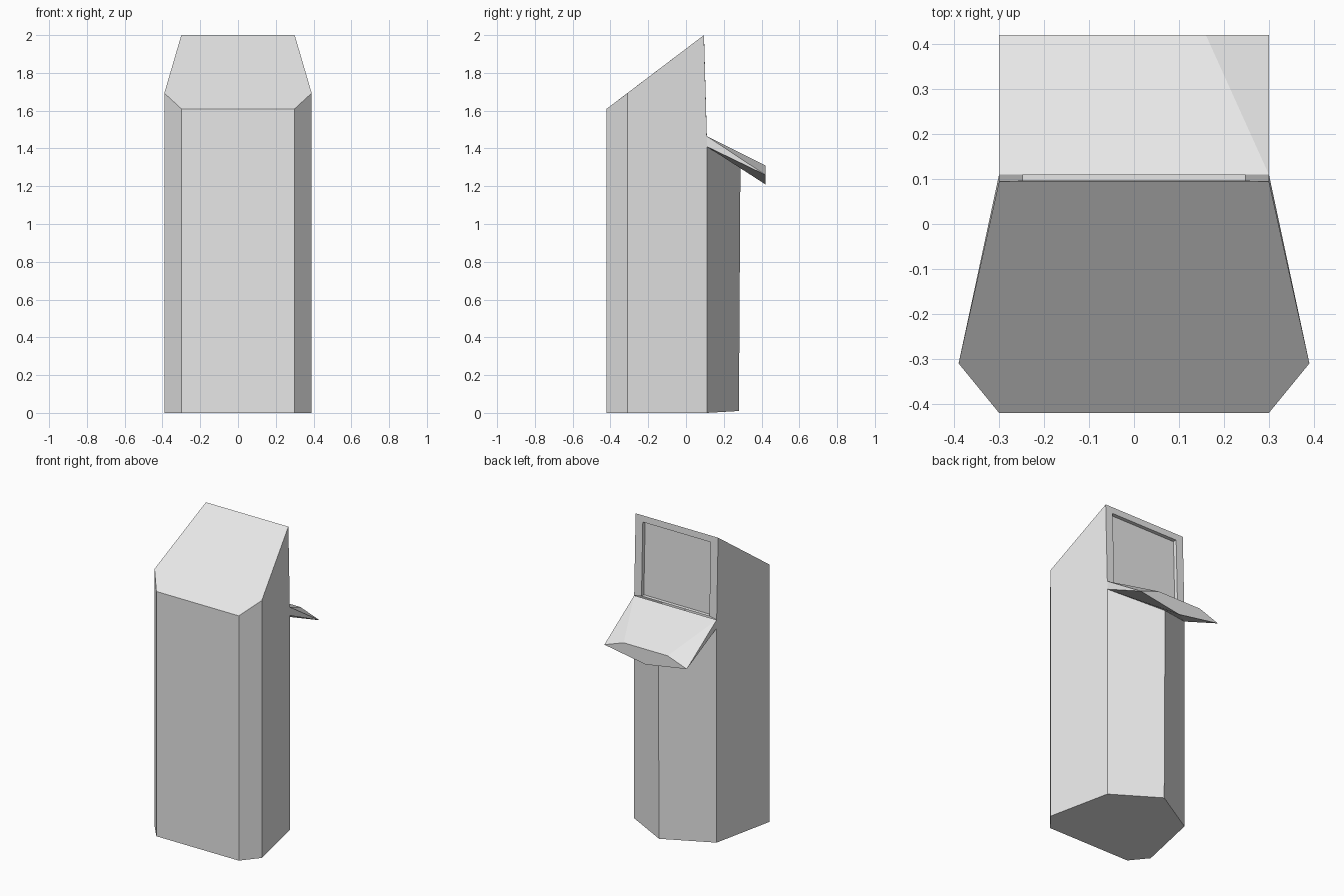
import bpy, bmesh

cube = bpy.data.objects.get("Cube")
if cube:
    bpy.data.objects.remove(cube, do_unlink=True)

grey = bpy.data.materials.new("plain_grey")
grey.use_nodes = True
grey.diffuse_color = (0.8, 0.8, 0.8, 1)
grey.node_tree.nodes["Principled BSDF"].inputs["Base Color"].default_value = (0.8, 0.8, 0.8, 1)


def finish(name, bm):
    """Turn a bmesh into a flat shaded object."""
    mesh = bpy.data.meshes.new(name)
    bm.to_mesh(mesh)
    bm.free()
    mesh.materials.append(grey)
    obj = bpy.data.objects.new(name, mesh)
    bpy.context.collection.objects.link(obj)
    return obj


def face(bm, *points):
    """Add one face, listed anticlockwise from outside."""
    return bm.faces.new([bm.verts.new(p) for p in points])


def mirrored(bm, *points):
    """Add a face and its mirror image across x = 0."""
    face(bm, *points)
    face(bm, *[(-x, y, z) for x, y, z in reversed(points)])


FRONT, SIDE, BACK, TOP_BACK, RIDGE = -0.42, -0.31, 0.11, 0.095, 0.28
Z_FRONT, Z_SIDE, Z_PANEL, Z_UNDER, Z_TOP = 1.61, 1.693, 1.465, 1.41, 2.0

# Cabinet: chamfered front, flaring sides, sloping roof and ridged lower back
bm = bmesh.new()
face(bm, (-0.3, FRONT, 0), (0.3, FRONT, 0), (0.3, FRONT, Z_FRONT), (-0.3, FRONT, Z_FRONT))
mirrored(bm, (0.3, FRONT, 0), (0.39, SIDE, 0), (0.39, SIDE, Z_SIDE), (0.3, FRONT, Z_FRONT))
mirrored(bm, (0.39, SIDE, 0), (0.3, BACK, 0), (0.3, BACK, Z_UNDER), (0.3, BACK, Z_PANEL),
         (0.3, TOP_BACK, Z_TOP), (0.39, SIDE, Z_SIDE))
mirrored(bm, (0.3, BACK, 0), (0, RIDGE, 0.01), (0, RIDGE + 0.008, 1.297), (0.3, BACK, Z_UNDER))
face(bm, (-0.3, FRONT, Z_FRONT), (0.3, FRONT, Z_FRONT), (0.39, SIDE, Z_SIDE),
     (0.3, TOP_BACK, Z_TOP), (-0.3, TOP_BACK, Z_TOP), (-0.39, SIDE, Z_SIDE))
face(bm, (-0.3, FRONT, 0), (-0.39, SIDE, 0), (-0.3, BACK, 0), (0, RIDGE, 0.01),
     (0.3, BACK, 0), (0.39, SIDE, 0), (0.3, FRONT, 0))

# Recessed screen in the upper back
screen = face(bm, (0.3, BACK, Z_PANEL), (-0.3, BACK, Z_PANEL),
              (-0.3, TOP_BACK, Z_TOP), (0.3, TOP_BACK, Z_TOP))
bmesh.ops.remove_doubles(bm, verts=bm.verts, dist=0.0005)
bm.normal_update()
bmesh.ops.inset_region(bm, faces=[screen], thickness=0.053, use_even_offset=True)
bmesh.ops.translate(bm, verts=screen.verts, vec=(0, 0, 0.01))
hole = bmesh.ops.extrude_face_region(bm, geom=[screen])
bmesh.ops.translate(bm, verts=[g for g in hole["geom"] if isinstance(g, bmesh.types.BMVert)],
                    vec=(0, -0.025, 0))
if screen.is_valid:
    bmesh.ops.delete(bm, geom=[screen], context='FACES_ONLY')
bmesh.ops.recalc_face_normals(bm, faces=bm.faces)
finish("cabinet", bm)

# Control panel: faceted wedge sticking out below the screen
EDGE = 0.42
bm = bmesh.new()
face(bm, (0.3, BACK, Z_PANEL), (-0.3, BACK, Z_PANEL), (-0.16, EDGE, 1.31), (0.16, EDGE, 1.31))
mirrored(bm, (0.3, BACK, Z_PANEL), (0.16, EDGE, 1.31), (0.3, EDGE, 1.26))
mirrored(bm, (0.3, BACK, Z_UNDER), (0.3, BACK, Z_PANEL), (0.3, EDGE, 1.26))
mirrored(bm, (0.3, BACK, Z_UNDER), (0.3, EDGE, 1.26), (0, EDGE, 1.21))
face(bm, (0.3, BACK, Z_UNDER), (0, EDGE, 1.21), (-0.3, BACK, Z_UNDER))
face(bm, (0.3, EDGE, 1.26), (0.16, EDGE, 1.31), (-0.16, EDGE, 1.31),
     (-0.3, EDGE, 1.26), (0, EDGE, 1.21))
bmesh.ops.remove_doubles(bm, verts=bm.verts, dist=0.0005)
bmesh.ops.recalc_face_normals(bm, faces=bm.faces)
finish("control_panel", bm)
